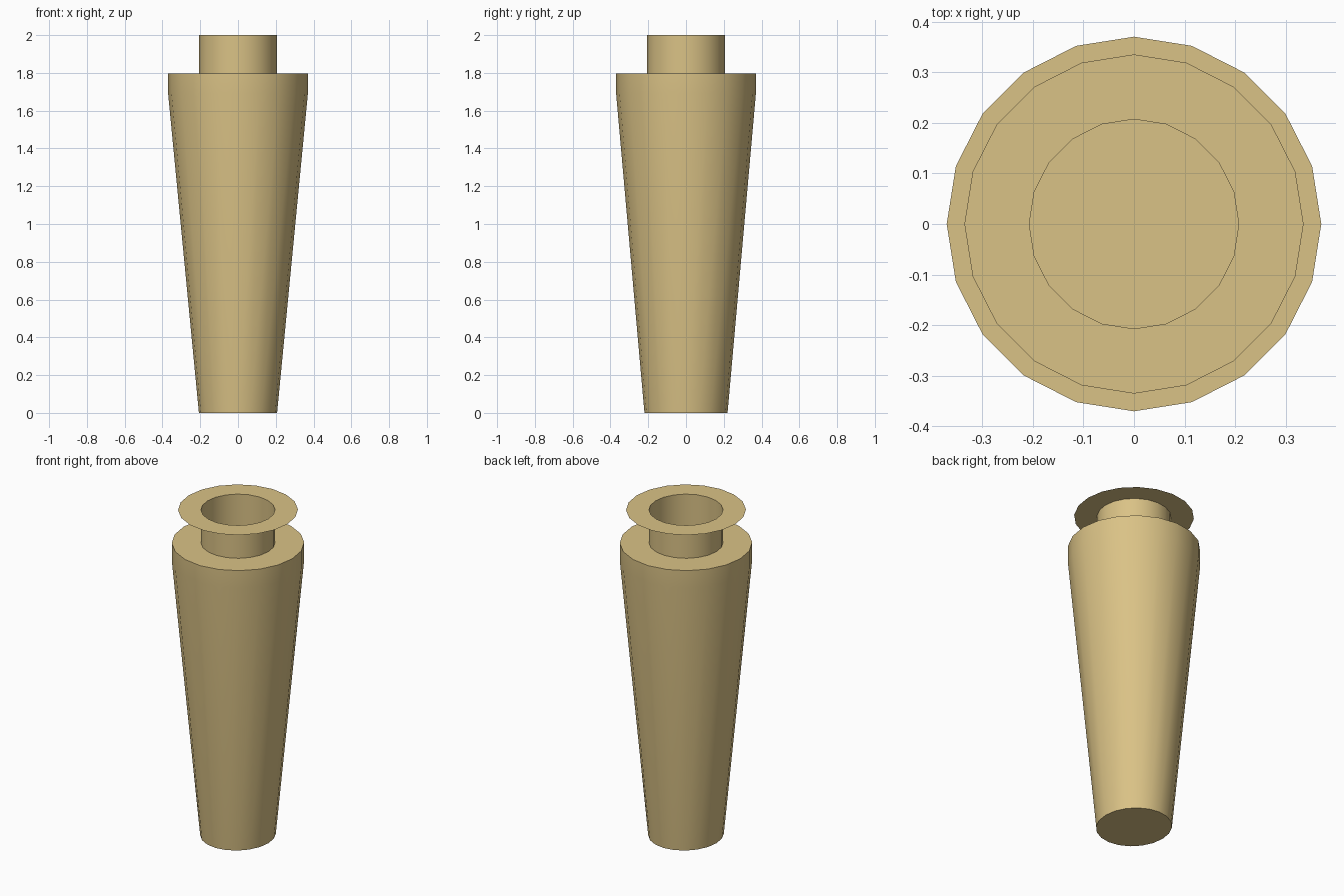
import bpy, bmesh, math

if "Cube" in bpy.data.objects:
    bpy.data.objects.remove(bpy.data.objects["Cube"])

SIDES = 20

tan = bpy.data.materials.new("warm_tan")
tan.diffuse_color = (0.70, 0.54, 0.238, 1.0)
tan.use_nodes = True
tan.node_tree.nodes["Principled BSDF"].inputs["Base Color"].default_value = tan.diffuse_color


def lathe(name, profile, cap_bottom=False):
    """Turn (radius_x, radius_y, z) rings into an open surface."""
    bm = bmesh.new()
    rings = []
    for rx, ry, z in profile:
        rings.append([bm.verts.new((rx * math.cos(2 * math.pi * i / SIDES),
                                    ry * math.sin(2 * math.pi * i / SIDES), z))
                      for i in range(SIDES)])
    for a, b in zip(rings, rings[1:]):
        for i in range(SIDES):
            j = (i + 1) % SIDES
            bm.faces.new((a[i], a[j], b[j], b[i]))
    if cap_bottom:
        bm.faces.new(rings[0][::-1])
    mesh = bpy.data.meshes.new(name)
    bm.to_mesh(mesh)
    bm.free()
    mesh.materials.append(tan)
    obj = bpy.data.objects.new(name, mesh)
    bpy.context.collection.objects.link(obj)
    bpy.ops.object.select_all(action='DESELECT')
    obj.select_set(True)
    bpy.context.view_layer.objects.active = obj
    bpy.ops.object.shade_smooth_by_angle(angle=math.radians(30))
    return obj


# Tapered hollow body with a slightly oval foot and a flat shoulder
lathe("body", [(0.207, 0.22, 0.0), (0.37, 0.37, 1.69),
               (0.37, 0.37, 1.797), (0.207, 0.207, 1.797)], cap_bottom=True)

# Open neck tube
lathe("neck", [(0.207, 0.207, 1.797), (0.207, 0.207, 2.0)])

# Paper-thin flat lip around the mouth
lathe("lip", [(0.335, 0.335, 2.0), (0.207, 0.207, 2.0)])
